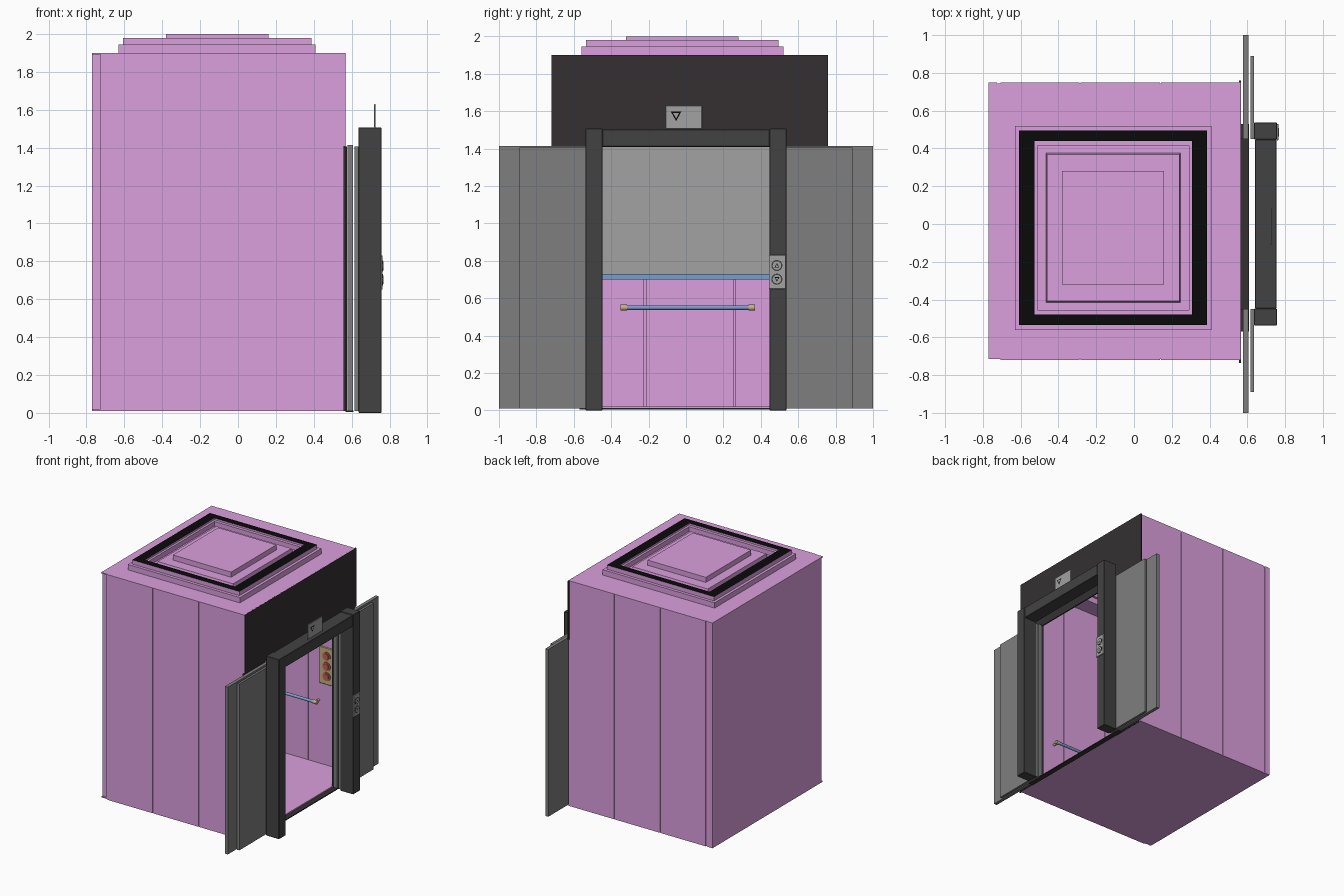
import bpy, math
from mathutils import Vector

if "Cube" in bpy.data.objects:
    bpy.data.objects.remove(bpy.data.objects["Cube"])


def mat(name, rgb):
    m = bpy.data.materials.new(name)
    m.diffuse_color = (*rgb, 1)
    m.use_nodes = True
    m.node_tree.nodes["Principled BSDF"].inputs["Base Color"].default_value = m.diffuse_color
    return m


PINK = mat("pink", (0.71, 0.35, 0.73))
DARK = mat("dark", (0.035, 0.03, 0.032))
BLACK = mat("black", (0.003, 0.003, 0.003))
FRAME = mat("frame_grey", (0.055, 0.055, 0.055))
DOOR = mat("door_grey", (0.21, 0.21, 0.21))
MIRROR = mat("mirror_grey", (0.36, 0.36, 0.36))
BLUE = mat("blue", (0.2, 0.34, 0.6))
TAN = mat("tan", (0.55, 0.45, 0.22))
RED = mat("red", (0.55, 0.12, 0.1))


def mesh(name, verts, faces, m):
    me = bpy.data.meshes.new(name)
    me.from_pydata(verts, [], faces)
    me.materials.append(m)
    ob = bpy.data.objects.new(name, me)
    bpy.context.collection.objects.link(ob)
    return ob


def box(name, x0, x1, y0, y1, z0, z1, m, bevel=0):
    v = [(x, y, z) for x in (x0, x1) for y in (y0, y1) for z in (z0, z1)]
    f = [(0, 1, 3, 2), (4, 6, 7, 5), (0, 4, 5, 1), (2, 3, 7, 6), (0, 2, 6, 4), (1, 5, 7, 3)]
    ob = mesh(name, v, f, m)
    if bevel:
        b = ob.modifiers.new("bevel", "BEVEL")
        b.width, b.segments = bevel, 1
    return ob


def rod(name, a, b, r, m, sides=16):
    a, b = Vector(a), Vector(b)
    bpy.ops.mesh.primitive_cylinder_add(vertices=sides, radius=r, depth=(b - a).length, location=(a + b) / 2)
    ob = bpy.context.object
    ob.rotation_euler = (b - a).to_track_quat("Z", "Y").to_euler()
    ob.name = name
    ob.data.materials.append(m)
    bpy.ops.object.shade_smooth_by_angle()


# Cabin floor and back wall with three inner panels
box("floor", -0.77, 0.565, -0.71, 0.74, 0.01, 0.02, PINK)
box("back_wall", -0.77, -0.725, -0.70, 0.75, 0.01, 1.9, PINK)
for a, b in ((-0.70, -0.225), (-0.215, 0.255), (0.265, 0.73)):
    box("back_panel", -0.725, -0.71, a, b, 0.02, 0.70, PINK)
box("mirror_trim", -0.725, -0.70, -0.70, 0.73, 0.70, 0.73, BLUE)
box("mirror", -0.725, -0.71, -0.70, 0.73, 0.73, 1.88, MIRROR)

# Side walls: backing sheet with grooved panels on both faces
for s, yo in ((-1, -0.72), (1, 0.75)):
    ys = sorted((yo - s * 0.007, yo - s * 0.013))
    box("side_backing", -0.725, 0.56, *ys, 0.01, 1.9, PINK)
    for a, b in ((-0.708, -0.288), (-0.282, 0.137), (0.143, 0.565)):
        ys = sorted((yo, yo - s * 0.007))
        box("side_outer_panel", a, b, *ys, 0.01, 1.9, PINK)
        ys = sorted((yo - s * 0.013, yo - s * 0.02))
        box("side_inner_panel", a, b, *ys, 0.02, 1.89, PINK)

# Stepped roof: concentric rectangles (inset, height) skinned as one sheet
CX, CY = -0.11, -0.02
outline = [(0.52, 0.54, 1.9), (0.52, 0.54, 1.945), (0.4975, 0.515, 1.945), (0.4975, 0.515, 1.98),
           (0.418, 0.46, 1.98), (0.418, 0.46, 1.965), (0.40, 0.435, 1.965), (0.40, 0.435, 1.925),
           (0.355, 0.395, 1.925), (0.35, 0.388, 1.957), (0.27, 0.30, 1.957), (0.27, 0.30, 2.0)]
verts, faces = [], []
for hx, hy, z in outline:
    verts += [(CX - hx, CY - hy, z), (CX + hx, CY - hy, z), (CX + hx, CY + hy, z), (CX - hx, CY + hy, z)]
for i in range(len(outline) - 1):
    for k in range(4):
        j = (k + 1) % 4
        faces.append((4 * i + k, 4 * i + j, 4 * i + 4 + j, 4 * i + 4 + k))
n = len(verts)
faces.append((n - 4, n - 3, n - 2, n - 1))
# flat roof around the steps
verts += [(-0.77, -0.715, 1.9), (0.565, -0.715, 1.9), (0.565, 0.745, 1.9), (-0.77, 0.745, 1.9)]
faces += [(n + k, n + (k + 1) % 4, (k + 1) % 4, k) for k in range(4)]
roof = mesh("stepped_roof", verts, faces, PINK)
roof.data.materials.append(BLACK)
for k in range(12, 16):
    roof.data.polygons[k].material_index = 1
sol = roof.modifiers.new("thickness", "SOLIDIFY")
sol.thickness, sol.offset = 0.008, -1

# Cabin front wall around the door opening, with sill
box("front_wall_top", 0.557, 0.567, -0.72, 0.76, 1.41, 1.9, DARK)
for s, e in ((-1, -0.57), (1, 0.53)):
    ys = sorted((s * 0.45, s * 0.735))
    box("front_wall_side", 0.557, 0.567, *ys, 0.01, 1.41, DARK)
    ys = sorted((s * 0.45, e))
    box("cabin_jamb", 0.567, 0.576, *ys, 0.01, 1.405, DARK)
box("sill", 0.567, 0.61, -0.57, 0.53, 0.004, 0.012, DARK)

# Open sliding doors and outer jambs, mirrored
for s in (-1, 1):
    box("inner_door", 0.578, 0.606, *sorted((s * 0.45, s * 1.0)), 0.01, 1.413, DOOR)
    box("outer_door", 0.616, 0.635, *sorted((s * 0.45, s * 0.89)), 0.01, 1.405, DOOR)
    box("frame_jamb", 0.636, 0.757, *sorted((s * 0.447, s * 0.537)), 0, 1.507, FRAME, 0.003)
box("frame_header", 0.64, 0.754, -0.447, 0.447, 1.41, 1.503, FRAME, 0.003)

# Handrails on three walls with tan end caps and wall brackets
ZR = 0.55
for a, b, off in (((-0.66, -0.35), (-0.66, 0.37), (-0.055, 0)),
                  ((-0.45, -0.65), (0.26, -0.65), (0, -0.055)),
                  ((-0.45, 0.68), (0.26, 0.68), (0, 0.055))):
    a, b = Vector((*a, ZR)), Vector((*b, ZR))
    d = (b - a).normalized()
    rod("handrail", a, b, 0.012, BLUE)
    for p, t in ((a, d), (b, -d)):
        rod("rail_cap", p, p + t * 0.035, 0.016, TAN)
        q = p + t * 0.02
        rod("rail_bracket", q, q + Vector((*off, 0)), 0.009, TAN)

# Cabin control panel with three buttons
box("control_panel", 0.245, 0.395, 0.718, 0.731, 0.70, 1.01, TAN, 0.004)
for z in (0.77, 0.855, 0.94):
    rod("button_ring", (0.32, 0.719, z), (0.32, 0.712, z), 0.036, RED)
    rod("cabin_button", (0.32, 0.713, z), (0.32, 0.705, z), 0.024, RED)


# Triangle marker facing +x
def arrow(name, x, y, z, r, up):
    pts = [(y - r, z - up * r * 0.8), (y + r, z - up * r * 0.8), (y, z + up * r)]
    mesh(name, [(x, *p) for p in pts], [(0, 1, 2)], BLACK)
    inner = [(y + (p[0] - y) * 0.6, z - up * r * 0.1 + (p[1] - z) * 0.6) for p in pts]
    mesh(name + "_inside", [(x + 0.0008, *p) for p in inner], [(0, 1, 2)], MIRROR)


# Direction sign above the header
box("direction_sign", 0.719, 0.727, -0.11, 0.087, 1.505, 1.63, MIRROR, 0.003)
arrow("sign_arrow", 0.728, -0.053, 1.575, 0.028, -1)

# Call plate with two round buttons on the jamb
box("call_plate", 0.755, 0.764, 0.443, 0.53, 0.65, 0.83, MIRROR, 0.002)
for z, up in ((0.775, 1), (0.702, -1)):
    rod("call_ring", (0.762, 0.486, z), (0.766, 0.486, z), 0.03, FRAME)
    rod("call_button", (0.764, 0.486, z), (0.768, 0.486, z), 0.023, MIRROR)
    arrow("call_arrow", 0.7688, 0.486, z, 0.013, up)
